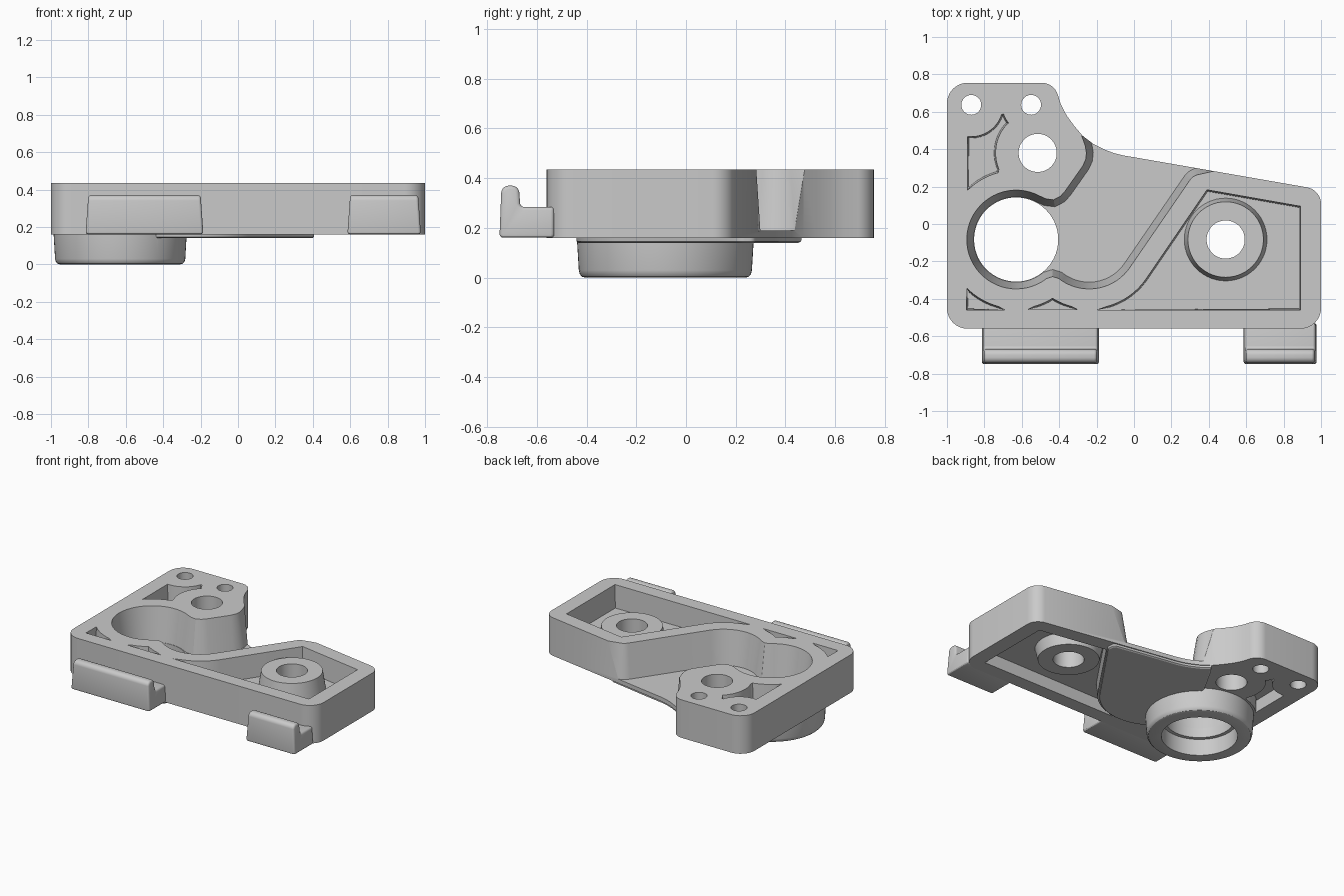
import bpy, bmesh, math
from mathutils import Vector

if "Cube" in bpy.data.objects:
    bpy.data.objects.remove(bpy.data.objects["Cube"])

grey = bpy.data.materials.new("cast_grey")
grey.diffuse_color = (0.59, 0.59, 0.59, 1)
grey.use_nodes = True
grey.node_tree.nodes["Principled BSDF"].inputs["Base Color"].default_value = grey.diffuse_color


def arc(c, r, a0, a1, n=16):
    return [(c[0] + r * math.cos(math.radians(a0 + (a1 - a0) * i / n)),
             c[1] + r * math.sin(math.radians(a0 + (a1 - a0) * i / n))) for i in range(n + 1)]


def circle(c, r, n=56):
    return arc(c, r, 0, 360, n)[:-1]


def rounded(corners, n=8):
    """Polygon from (x, y, radius) corners, each filleted by its radius."""
    out = []
    for i, (x, y, r) in enumerate(corners):
        p = Vector((x, y))
        if r == 0:
            out.append((x, y))
            continue
        a = (Vector(corners[i - 1][:2]) - p).normalized()
        b = (Vector(corners[(i + 1) % len(corners)][:2]) - p).normalized()
        half = a.angle(b) / 2
        c = p + (a + b).normalized() * (r / math.sin(half))
        va, vb = p + a * (r / math.tan(half)) - c, p + b * (r / math.tan(half)) - c
        for k in range(n + 1):
            out.append(tuple(c + va.lerp(vb, k / n).normalized() * r))
    return out


def inset(pts, d):
    """Move a counter-clockwise outline inwards by d."""
    out = []
    for i, p in enumerate(pts):
        p, q, s = Vector(p), Vector(pts[i - 1]), Vector(pts[(i + 1) % len(pts)])
        e, f = (p - q).normalized(), (s - p).normalized()
        m = Vector((-e.y, e.x)) + Vector((-f.y, f.x))
        out.append(p + m * (d / max(m.length_squared / 2, 0.7)))
    return out


def make(name, loops):
    """Closed solid lofted through equal-length counter-clockwise loops."""
    bm = bmesh.new()
    rows = [[bm.verts.new(v) for v in loop] for loop in loops]
    n = len(rows[0])
    for a, b in zip(rows, rows[1:]):
        for i in range(n):
            bm.faces.new((a[i], a[(i + 1) % n], b[(i + 1) % n], b[i]))
    bm.faces.new(rows[0][::-1])
    bm.faces.new(rows[-1])
    me = bpy.data.meshes.new(name)
    bm.to_mesh(me)
    bm.free()
    me.materials.append(grey)
    ob = bpy.data.objects.new(name, me)
    bpy.context.collection.objects.link(ob)
    return ob


def solid(name, pts, rings):
    """Drafted solid: rings are (height, inset) pairs from the bottom up."""
    return make(name, [[(x, y, z) for x, y in inset(pts, d)] for z, d in rings])


def activate(ob):
    bpy.ops.object.select_all(action='DESELECT')
    ob.select_set(True)
    bpy.context.view_layer.objects.active = ob


def volume(me):
    bm = bmesh.new()
    bm.from_mesh(me)
    v = bm.calc_volume()
    bm.free()
    return v


def combine(body, tool, op):
    """Boolean that only accepts a result of plausible volume."""
    v0, vt = volume(body.data), volume(tool.data)
    lo, hi = (v0 - vt, v0) if op == 'DIFFERENCE' else (v0, v0 + vt)
    for solver in ('MANIFOLD', 'EXACT'):
        m = body.modifiers.new(op, 'BOOLEAN')
        m.object, m.operation, m.solver = tool, op, solver
        if solver == 'EXACT':
            m.use_self = True
        bpy.context.view_layer.update()
        dg = bpy.context.evaluated_depsgraph_get()
        me = bpy.data.meshes.new_from_object(body.evaluated_get(dg))
        body.modifiers.remove(m)
        v = volume(me)
        if max(lo, 0.1) - 1e-4 <= v <= hi + 1e-4 and abs(v - v0) > 1e-6:
            body.data = me
            break
    bpy.data.objects.remove(tool)


BOT, TOP, WEB0, WEB1 = 0.16, 0.435, 0.245, 0.27
BORE, BEND, POST, PIN = (-0.63, -0.083), (-0.24, -0.083), (0.49, -0.083), (-0.515, 0.38)
SMALL = [(-0.87, 0.637), (-0.55, 0.637)]

# main block
sweep = [(0.0, 0.357), (-0.06, 0.367), (-0.11, 0.38), (-0.155, 0.397), (-0.22, 0.43), (-0.275, 0.472),
         (-0.32, 0.525), (-0.36, 0.58), (-0.39, 0.637)]
outline = rounded([(-1, -0.56, 0.11), (1, -0.56, 0.11), (1, 0.183, 0.09)]
                  + [(x, y, 0) for x, y in sweep]
                  + [(-0.428, 0.755, 0.09), (-1, 0.755, 0.11)])
body = solid("bracket_body", outline, [(BOT, 0), (TOP, 0)])

# curved channel running from the bore out through the back edge
channel = (arc(BORE, 0.265, 62, 308, 40) + [(-0.435, -0.282)] + arc(BEND, 0.265, 232, 325, 18)
           + rounded([(0.2, 0.09, 0), (0.315, 0.257, 0.07), (0.6, 0.32, 0)])[1:]
           + [(0.6, 0.9), (-0.28, 0.9), (-0.28, 0.47), (-0.262, 0.42), (-0.255, 0.38), (-0.259, 0.345),
              (-0.275, 0.31), (-0.37, 0.175), (-0.395, 0.148), (-0.43, 0.13), (-0.47, 0.135)])
combine(body, solid("channel_cut", channel, [(0.19, 0.037), (0.44, 0)]), 'DIFFERENCE')

# weight-saving pockets, the large ones repeated on the underside
main = [(-0.2, -0.46), (0.89, -0.46), (0.89, 0.095), (0.39, 0.183)] + arc(BEND, 0.37, 325, 285)
notch = [(-0.57, -0.458), (-0.3, -0.458)] + arc(BEND, 0.37, 255, 238, 5) + arc(BORE, 0.37, 298, 285, 4)
corner = [(-0.895, -0.46), (-0.69, -0.46)] + arc(BORE, 0.37, 255, 224.5, 8)
hook = ([(-0.89, 0.18)] + arc(BORE, 0.37, 130, 105, 8) + arc(PIN, 0.225, 203, 139, 10)
        + arc(SMALL[1], 0.155, 219, 198, 4) + arc(SMALL[0], 0.17, 342, 272, 10) + [(-0.89, 0.467)])
for pts in (main, notch, corner, hook):
    combine(body, solid("pocket_cut", pts, [(WEB1, 0.008), (0.44, 0)]), 'DIFFERENCE')
for pts in (main, hook):
    combine(body, solid("recess_cut", pts, [(0.155, 0), (WEB0, 0.008)]), 'DIFFERENCE')

# post, bottom plate and collar
post = solid("post", circle(POST, 0.222), [(0.165, 0.02), (0.25, 0), (0.265, 0), (0.39, 0.02)])
combine(body, post, 'UNION')
plate = (arc(BEND, 0.36, 200, 325, 20)
         + rounded([(0.2, 0.0, 0), (0.41, 0.215, 0.05), (0.405, 0.279, 0.03), (0.1, 0.335, 0)])[1:]
         + [(x, y - 0.005) for x, y in sweep[:6]] + [(-0.31, 0.42), (-0.42, 0.22)])
combine(body, solid("plate", plate, [(0.14, 0.012), (0.146, 0.003), (0.175, 0)]), 'UNION')
collar = solid("collar", circle(BORE, 0.357, 72),
               [(0, 0.036), (0.004, 0.022), (0.014, 0.013), (0.03, 0.009), (0.18, 0)])
combine(body, collar, 'UNION')

# bore with stepped seat, and the drilled holes
holes = [(BORE, 0.225, -0.1, 0.6), (BORE, 0.25, -0.1, 0.12), (POST, 0.102, -0.1, 0.6),
         (PIN, 0.102, -0.1, 0.6)] + [(c, 0.053, -0.1, 0.6) for c in SMALL]
for c, r, z0, z1 in holes:
    combine(body, solid("hole_cut", circle(c, r), [(z0, 0), (z1, 0)]), 'DIFFERENCE')

# hooked clips along the front
profile = rounded([(-0.75, 0.161, 0), (-0.53, 0.161, 0), (-0.53, 0.285, 0), (-0.666, 0.285, 0.015),
                   (-0.672, 0.37, 0.03), (-0.742, 0.37, 0.03)], 5)
clips = []
for name, x0, x1 in (("clip_left", -0.815, -0.185), ("clip_right", 0.585, 0.978)):
    ends = [[(x + s * (z - BOT) * 0.07, y, z) for y, z in profile] for x, s in ((x0, 1), (x1, -1))]
    clip = make(name, ends)
    bev = clip.modifiers.new("soft_edges", 'BEVEL')
    bev.width, bev.segments, bev.limit_method, bev.angle_limit = 0.014, 3, 'ANGLE', math.radians(50)
    activate(clip)
    bpy.ops.object.modifier_apply(modifier=bev.name)
    clips.append(clip)

for ob in [body] + clips:
    activate(ob)
    bpy.ops.object.shade_smooth_by_angle(angle=math.radians(30))
